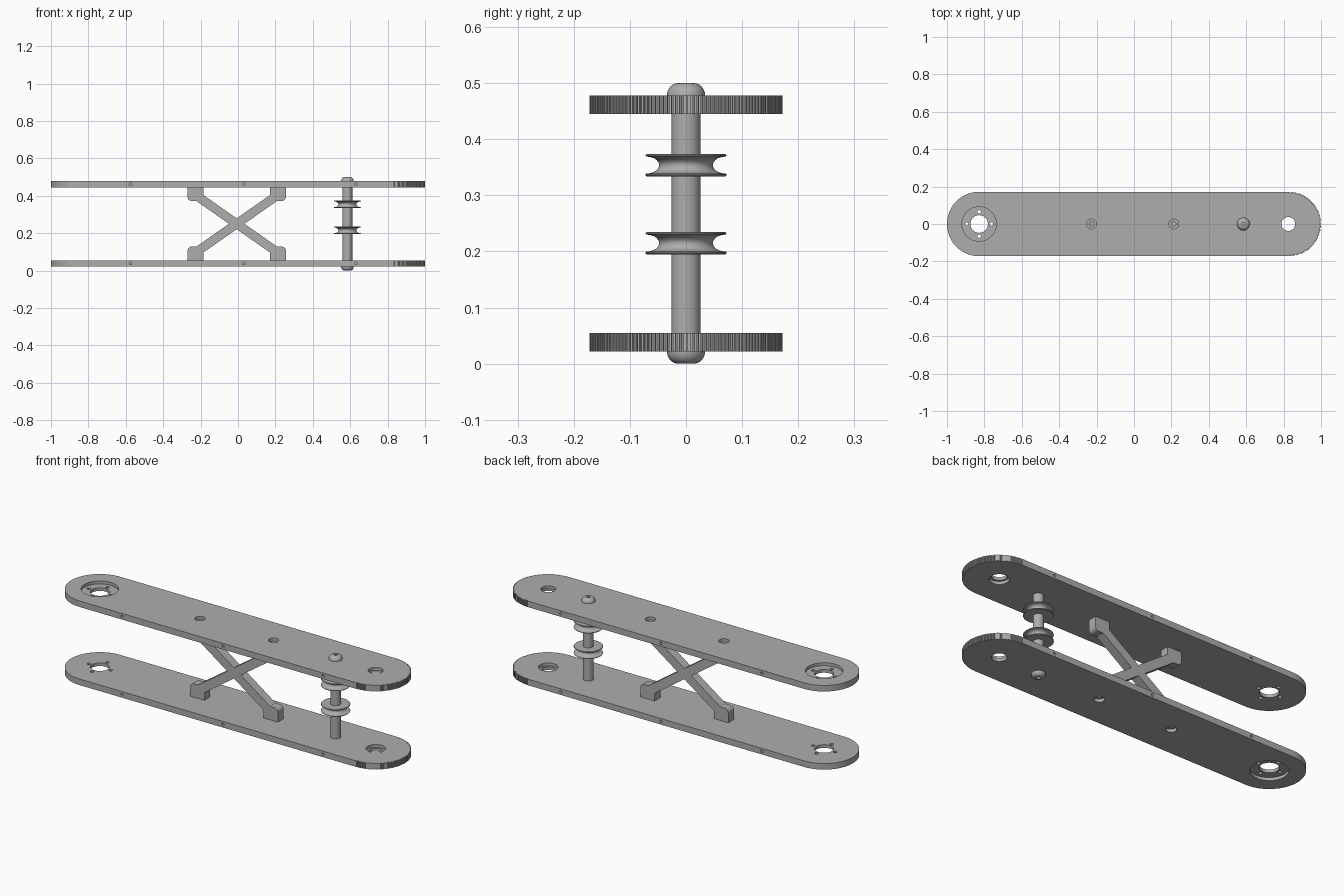
import bpy, bmesh
from math import sin, cos, pi, radians
from mathutils import Matrix, Vector

cube = bpy.data.objects.get("Cube")
if cube:
    bpy.data.objects.remove(cube, do_unlink=True)

MID = 0.25                        # height of the mirror plane
LOW, HIGH = 0.022, 0.055          # lower plate faces
R, END = 0.172, 0.828             # plate end radius and centre
BRACE_X, SHAFT_X = -0.007, 0.585
FEET = (BRACE_X - 0.22, BRACE_X + 0.22)

grey = bpy.data.materials.new("plain grey")
grey.use_nodes = True
grey.diffuse_color = (0.42, 0.42, 0.42, 1)
grey.node_tree.nodes["Principled BSDF"].inputs["Base Color"].default_value = grey.diffuse_color


def finish(name, bm, smooth=True):
    bmesh.ops.recalc_face_normals(bm, faces=bm.faces)
    mesh = bpy.data.meshes.new(name)
    bm.to_mesh(mesh)
    bm.free()
    mesh.materials.append(grey)
    obj = bpy.data.objects.new(name, mesh)
    bpy.context.collection.objects.link(obj)
    if smooth:
        shade(obj)
    return obj


def shade(obj):
    bpy.ops.object.select_all(action='DESELECT')
    obj.select_set(True)
    bpy.context.view_layer.objects.active = obj
    bpy.ops.object.shade_smooth_by_angle(angle=radians(30))


def prism(bm, points, depth):
    """Extrude a closed outline of 3D points along a vector."""
    face = bm.faces.new([bm.verts.new(p) for p in points])
    new = bmesh.ops.extrude_face_region(bm, geom=[face])["geom"]
    bmesh.ops.translate(bm, vec=depth, verts=[v for v in new if isinstance(v, bmesh.types.BMVert)])


def lathe(bm, x, profile, steps=48):
    """Closed solid of revolution about a vertical axis at x; profile is (radius, z)."""
    rings = [[bm.verts.new((x + r * cos(2 * pi * i / steps), r * sin(2 * pi * i / steps), z))
              for i in range(steps)] for r, z in profile]
    for a, b in zip(rings, rings[1:]):
        for i in range(steps):
            j = (i + 1) % steps
            bm.faces.new((a[i], a[j], b[j], b[i]))
    bm.faces.new(rings[0])
    bm.faces.new(rings[-1])


def rod(bm, centre, radius, length, axis='Z', steps=24):
    turn = Matrix.Rotation(pi / 2, 4, 'X') if axis == 'Y' else Matrix()
    bmesh.ops.create_cone(bm, cap_ends=True, segments=steps, radius1=radius, radius2=radius,
                          depth=length, matrix=Matrix.Translation(centre) @ turn)


def cut(obj, cutter_bm):
    cutter = finish("cutter", cutter_bm, False)
    cutter.hide_render = True
    mod = obj.modifiers.new("cut", 'BOOLEAN')
    mod.operation, mod.solver, mod.object = 'DIFFERENCE', 'EXACT', cutter
    bpy.context.view_layer.objects.active = obj
    bpy.ops.object.modifier_apply(modifier=mod.name)
    bpy.data.objects.remove(cutter, do_unlink=True)


def mirrored(obj, name):
    bm = bmesh.new()
    bm.from_mesh(obj.data)
    for v in bm.verts:
        v.co.z = 2 * MID - v.co.z
    return finish(name, bm)


# Plate outline: plain round end, then finely toothed round end
outline = [(-END + R * cos(a), R * sin(a)) for a in (pi / 2 + pi * i / 48 for i in range(49))]
TEETH = 72
for t in range(TEETH):
    for part, r in ((0, R), (0.5, R), (0.55, R - 0.005), (0.95, R - 0.005)):
        a = -pi / 2 + pi * (t + part) / TEETH
        outline.append((END + r * cos(a), r * sin(a)))
outline.append((END, R))
bm = bmesh.new()
prism(bm, [(x, y, LOW) for x, y in outline], Vector((0, 0, HIGH - LOW)))
plate = finish("lower_plate", bm, False)

# Recesses and stepped bores
bm = bmesh.new()
lathe(bm, -END, [(0.092, 0), (0.092, LOW + 0.016)], 64)
lathe(bm, 0.825, [(0.037, 0), (0.037, HIGH - 0.016), (0.048, HIGH - 0.016), (0.048, 0.1)])
for x in FEET:
    lathe(bm, x, [(0.026, 0), (0.026, LOW + 0.017), (0.012, LOW + 0.017), (0.012, 0.1)], 32)
cut(plate, bm)

# Hub opening with bolt circle, and small holes in the long edges
bm = bmesh.new()
rod(bm, (-END, 0, 0.04), 0.047, 0.1, steps=48)
for i in range(4):
    a = i * pi / 2
    rod(bm, (-END + 0.065 * cos(a), 0.065 * sin(a), 0.04), 0.0095, 0.1)
for x in (-0.575, 0.03, 0.63):
    for side in (-1, 1):
        rod(bm, (x, side * R, (LOW + HIGH) / 2), 0.007, 0.06, 'Y', 16)
cut(plate, bm)
shade(plate)
mirrored(plate, "upper_plate")

# Crossed brace: one quarter of the outline, reflected around the centre
quarter = [(0.0414, 0), (0.2157, 0.122)]
quarter += [(0.241 + 0.022 * sin(a), 0.144 - 0.022 * cos(a)) for a in (pi / 2 * i / 8 for i in range(9))]
quarter += [(0.263, MID - HIGH), (0.178, MID - HIGH), (0.178, 0.1536), (0, 0.029)]
half = quarter + [(-x, z) for x, z in quarter[-2::-1]]
loop = half + [(x, -z) for x, z in half[-2:0:-1]]
bm = bmesh.new()
prism(bm, [(BRACE_X + x, -0.024, MID + z) for x, z in loop], Vector((0, 0.048, 0)))
brace = finish("cross_brace", bm, False)
bm = bmesh.new()
for x in FEET:
    for z in (HIGH, 2 * MID - HIGH):
        rod(bm, (x, 0, z), 0.012, 0.06)
cut(brace, bm)
shade(brace)

# Shaft between the plates
bm = bmesh.new()
rod(bm, (SHAFT_X, 0, MID), 0.026, 2 * (MID - LOW), steps=48)
finish("shaft", bm)

# Domed shaft caps with a small socket
dome = [(0.034 - 0.020 * (1 - cos(a)), LOW - LOW * sin(a)) for a in (pi / 2 * i / 8 for i in range(9))]
bm = bmesh.new()
lathe(bm, SHAFT_X, [(0.034, LOW + 0.004)] + dome + [(0.009, 0), (0.009, 0.01)])
cap = finish("lower_shaft_cap", bm)
mirrored(cap, "upper_shaft_cap")

# Grooved pulleys
for name, z in (("lower_pulley", 0.215), ("upper_pulley", 0.354)):
    groove = [(0.070 - 0.022 * sin(a), z - 0.015 * cos(a)) for a in (pi * i / 14 for i in range(15))]
    rim = [(0.026, z - 0.02), (0.070, z - 0.02), (0.072, z - 0.018), (0.072, z - 0.016)]
    top = [(r, 2 * z - h) for r, h in reversed(rim)]
    bm = bmesh.new()
    lathe(bm, SHAFT_X, rim + groove + top, 64)
    finish(name, bm)
